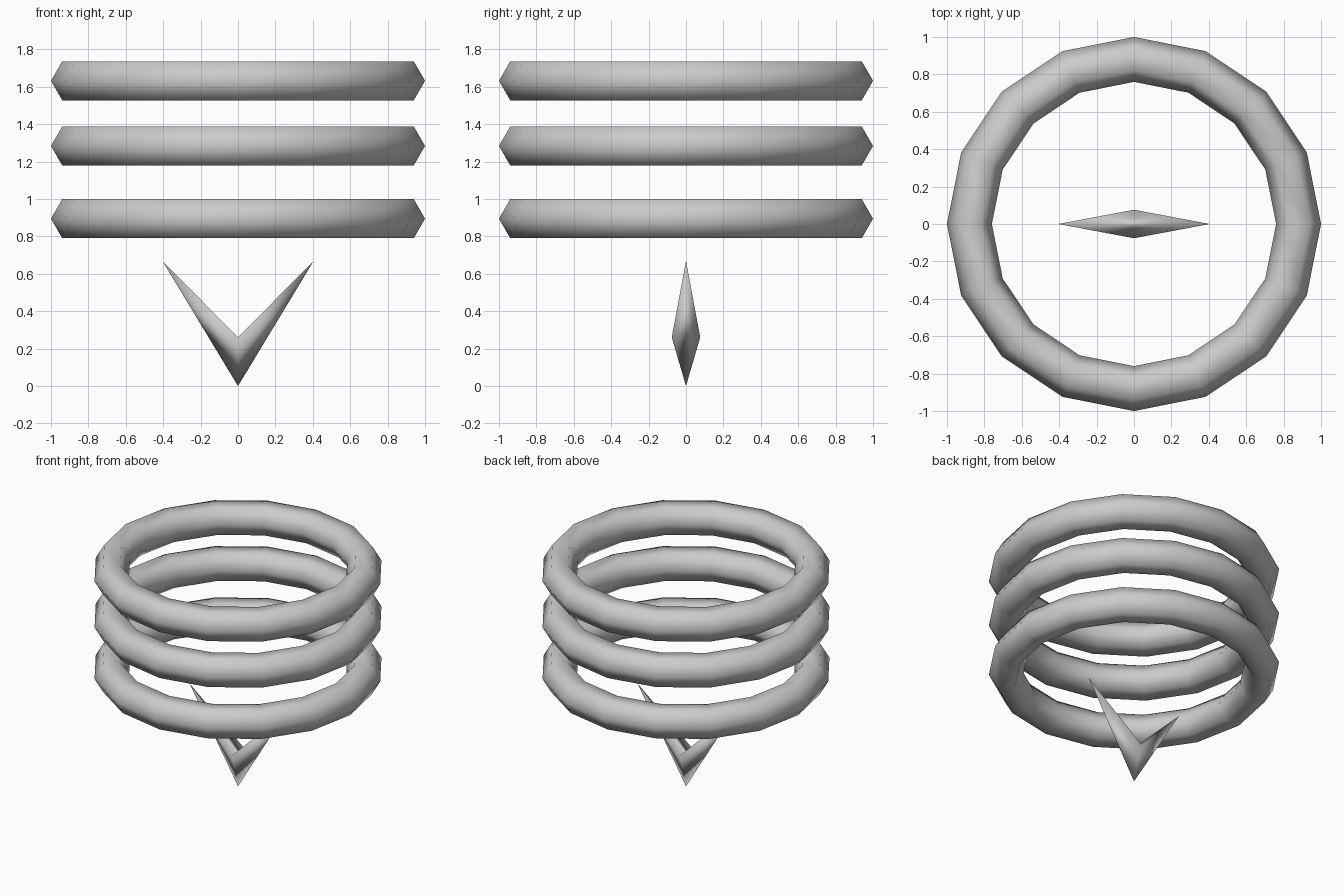
import bpy, bmesh

if "Cube" in bpy.data.objects:
    bpy.data.objects.remove(bpy.data.objects["Cube"])

# Three stacked low-poly rings: 16 segments, hexagonal tube
for name, z in (("lower_ring", 0.895), ("middle_ring", 1.284), ("upper_ring", 1.632)):
    bpy.ops.mesh.primitive_torus_add(major_segments=16, minor_segments=6,
                                     major_radius=0.88, minor_radius=0.12,
                                     location=(0, 0, z))
    ring = bpy.context.object
    ring.name = name
    bpy.ops.object.shade_smooth()

# V-shaped pointer: bottom point, front and back ridge points, two raised tips
bm = bmesh.new()
bottom = bm.verts.new((0, 0, 0))
front = bm.verts.new((0, -0.076, 0.26))
back = bm.verts.new((0, 0.076, 0.26))
for side in (-1, 1):
    tip = bm.verts.new((0.405 * side, 0, 0.67))
    for tri in ((bottom, tip, front), (bottom, back, tip), (front, tip, back)):
        bm.faces.new(tri)
bmesh.ops.recalc_face_normals(bm, faces=bm.faces)
mesh = bpy.data.meshes.new("pointer")
bm.to_mesh(mesh)
bm.free()
for p in mesh.polygons:
    p.use_smooth = True
pointer = bpy.data.objects.new("pointer", mesh)
bpy.context.collection.objects.link(pointer)
